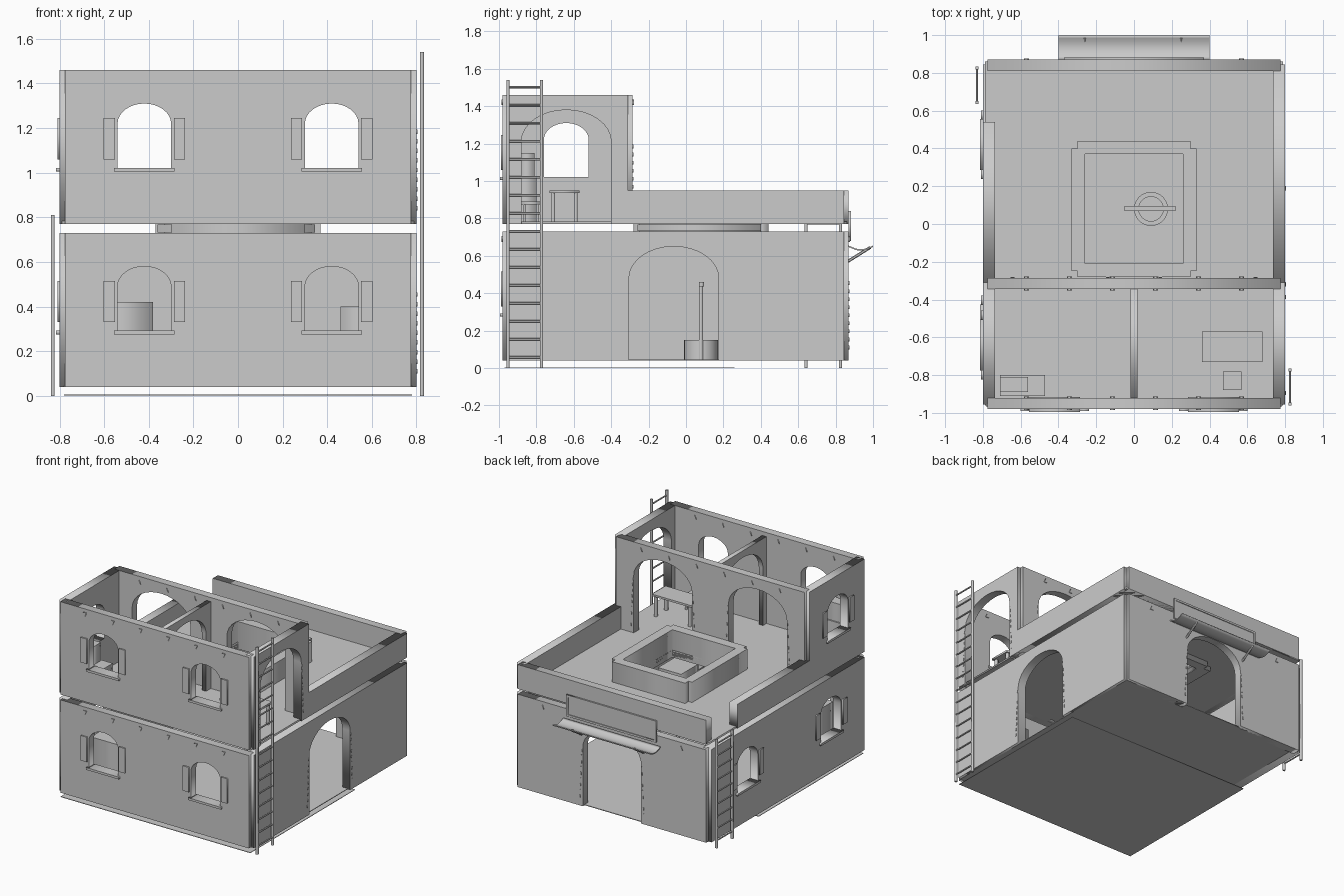
import bpy, bmesh, math
from mathutils import Matrix, Vector

cube = bpy.data.objects.get("Cube")
if cube:
    bpy.data.objects.remove(cube)

mat = bpy.data.materials.new("plaster grey")
mat.use_nodes = True
GREY = (0.6, 0.6, 0.6, 1)
mat.diffuse_color = GREY
mat.node_tree.nodes["Principled BSDF"].inputs["Base Color"].default_value = GREY

# Local axes for panels: outline u, outline v, thickness
AXES = {"x": ((1, 0, 0), (0, 0, 1), (0, -1, 0)),
        "y": ((0, 1, 0), (0, 0, 1), (1, 0, 0)),
        "z": ((1, 0, 0), (0, 1, 0), (0, 0, 1))}


def finish(name, mesh):
    mesh.materials.clear()
    mesh.materials.append(mat)
    ob = bpy.data.objects.new(name, mesh)
    bpy.context.collection.objects.link(ob)
    return ob


def panel(name, axis, centre, thick, *loops):
    """Flat panel from an outline and holes, thickened about its centre."""
    cu = bpy.data.curves.new(name, "CURVE")
    cu.dimensions = "2D"
    cu.fill_mode = "BOTH"
    cu.extrude = thick / 2
    for loop in loops:
        sp = cu.splines.new("POLY")
        sp.points.add(len(loop) - 1)
        for p, (u, v) in zip(sp.points, loop):
            p.co = (u, v, 0, 1)
        sp.use_cyclic_u = True
    tmp = bpy.data.objects.new(name + "_curve", cu)
    bpy.context.collection.objects.link(tmp)
    bpy.context.view_layer.update()
    mesh = bpy.data.meshes.new_from_object(tmp.evaluated_get(bpy.context.evaluated_depsgraph_get()))
    bpy.data.objects.remove(tmp)
    m = Matrix([Vector(a) for a in AXES[axis]]).transposed().to_4x4()
    off = Vector(AXES[axis][2]) * centre * (-1 if axis == "x" else 1)
    mesh.transform(Matrix.Translation(off) @ m)
    return finish(name, mesh)


def rect(u0, u1, v0, v1):
    return [(u0, v0), (u1, v0), (u1, v1), (u0, v1)]


def box(name, x0, x1, y0, y1, z0, z1):
    return panel(name, "z", (z0 + z1) / 2, z1 - z0, rect(x0, x1, y0, y1))


def bar(name, a, b, r, sides=6):
    a, b = Vector(a), Vector(b)
    bm = bmesh.new()
    bmesh.ops.create_cone(bm, cap_ends=True, segments=sides, radius1=r, radius2=r, depth=(b - a).length)
    bm.transform(Matrix.Translation((a + b) / 2) @ (b - a).to_track_quat("Z", "Y").to_matrix().to_4x4())
    mesh = bpy.data.meshes.new(name)
    bm.to_mesh(mesh)
    bm.free()
    return finish(name, mesh)


def arch(u, half, z0, spring, top, n=16):
    """Arched opening running from lower left over the top to lower right."""
    curve = [(u - half * math.cos(math.pi * i / n), spring + (top - spring) * math.sin(math.pi * i / n))
             for i in range(n + 1)]
    return [(u - half, z0)] + curve + [(u + half, z0)]


def wall(name, axis, c, u0, u1, z0, z1, doors=(), windows=(), thick=0.06):
    outline = [(u0, z0)]
    for d in doors:
        outline += arch(d, 0.24, z0, z0 + 0.44, z0 + 0.61)
    outline += [(u1, z0), (u1, z1), (u0, z1)]
    holes = [arch(w, 0.12, z0 + 0.25, z0 + 0.45, z0 + 0.54) for w in windows]
    return panel(name, axis, c, thick, outline, *holes)


def window_trim(axis, face, out, u, z0):
    for s in (-1, 1):
        c = u + s * 0.157
        panel("shutter", axis, face + out * 0.005, 0.01, rect(c - 0.025, c + 0.025, z0 + 0.29, z0 + 0.475))
    panel("window_sill", axis, face - out * 0.025, 0.08, rect(u - 0.135, u + 0.135, z0 + 0.235, z0 + 0.252))


def triangles(axis, face, z, us, up=False):
    s = -1 if up else 1
    for u in us:
        panel("triangle_vent", axis, face, 0.012,
              [(u - 0.013, z + s * 0.015), (u + 0.013, z + s * 0.015), (u, z - s * 0.015)])


def door_stones(axis, face, u, z0):
    for s in (-1, 1):
        for i in range(9):
            c, z = u + s * (0.262 - 0.002 * i), z0 + 0.07 + i * 0.043
            panel("door_stone", axis, face, 0.008, rect(c - 0.003, c + 0.003, z - 0.01, z + 0.01))


def ladder(x, y0, y1, height, rungs):
    for y in (y0, y1):
        box("ladder_rail", x - 0.008, x + 0.008, y - 0.008, y + 0.008, 0, height)
    for i in range(rungs):
        z = (i + 0.6) * height / rungs
        bar("ladder_rung", (x, y0, z), (x, y1, z), 0.006)


LOW, LOW_TOP, UP, UP_TOP, PARAPET = 0.04, 0.73, 0.77, 1.46, 0.95
VENTS = [-0.57, -0.342, -0.114, 0.114, 0.342, 0.57]
SIDE, FRONT, BACK, MID = 0.768, -0.95, 0.84, -0.315

# Ground storey
box("ground_plate", -0.78, 0.78, -0.97, 0.26, 0.002, 0.006)
box("ground_floor", -0.78, 0.78, -0.96, 0.85, LOW, 0.045)
wall("lower_front_wall", "x", FRONT, -0.775, 0.775, LOW, LOW_TOP, windows=(-0.42, 0.42))
wall("lower_back_wall", "x", BACK, -0.775, 0.775, LOW, LOW_TOP, doors=(0,))
wall("lower_right_wall", "y", SIDE, -0.955, 0.845, LOW, LOW_TOP, doors=(-0.065,), thick=0.065)
wall("lower_left_wall", "y", -SIDE, -0.955, 0.845, LOW, LOW_TOP, windows=(-0.56, 0.42), thick=0.065)

# Upper storey
wall("upper_front_wall", "x", FRONT, -0.775, 0.775, UP, UP_TOP, windows=(-0.42, 0.42))
wall("upper_back_wall", "x", MID, -0.775, 0.775, UP, UP_TOP, doors=(-0.39, 0.39))
wall("upper_right_wall", "y", SIDE, -0.955, -0.31, UP, UP_TOP, doors=(-0.64,), thick=0.065)
wall("upper_left_wall", "y", -SIDE, -0.955, -0.31, UP, UP_TOP, windows=(-0.64,), thick=0.065)
wall("partition", "y", 0, -0.93, -0.34, UP, 1.43, doors=(-0.64,), thick=0.035)

# Roof terrace with parapets and skylight
well = rect(-0.26, 0.26, -0.21, 0.37)
panel("terrace_floor", "z", 0.777, 0.014, rect(-0.79, 0.79, -0.96, 0.86), well)
wall("back_parapet", "x", BACK, -0.775, 0.775, UP, PARAPET)
wall("right_parapet", "y", SIDE, -0.31, 0.845, UP, PARAPET, thick=0.065)
wall("left_parapet", "y", -SIDE, -0.31, 0.54, UP, PARAPET, thick=0.065)
for s in (-1, 1):
    box("skylight_side", s * 0.295 - 0.035, s * 0.295 + 0.035, -0.25, 0.4, LOW_TOP, 0.935)
    box("skylight_end", -0.3, 0.3, 0.08 + s * 0.325 - 0.035, 0.08 + s * 0.325 + 0.035, LOW_TOP, 0.935)
panel("skylight_collar", "z", 0.75, 0.035, rect(-0.36, 0.345, -0.26, 0.4), well)

# Shutters, sills, vents and door stones
for z in (LOW, UP):
    for u in (-0.42, 0.42):
        window_trim("x", -0.98, -1, u, z)
    triangles("x", -0.98, z + 0.65, VENTS)
for u, z in ((-0.56, LOW), (0.42, LOW), (-0.64, UP)):
    window_trim("y", -0.8, -1, u, z)
triangles("x", 0.87, 0.69, VENTS, True)
for face in (-0.285, -0.345, -0.92):
    triangles("x", face, 1.42, VENTS, True)
door_stones("y", 0.8, -0.065, LOW)
door_stones("y", 0.8, -0.64, UP)
door_stones("x", 0.87, 0, LOW)
for u in (-0.39, 0.39):
    door_stones("x", -0.285, u, UP)

# Ladders
ladder(0.825, -0.952, -0.772, 1.54, 16)
ladder(-0.83, 0.642, 0.826, 0.81, 9)

# Sagging awning, its brackets and the framed board above
top = [(0.87 + 0.13 * i / 8, 0.655 - 0.02 * math.sin(math.pi * i / 8)) for i in range(9)]
panel("awning", "y", 0, 0.8, top + [(y, z - 0.008) for y, z in reversed(top)])
for x in (-0.26, 0.25):
    bar("awning_bracket", (x, 0.865, 0.57), (x, 0.985, 0.645), 0.008)
panel("sign_board", "x", 0.872, 0.008, rect(-0.36, 0.36, 0.69, 0.83))
panel("sign_frame", "x", 0.876, 0.012, rect(-0.37, 0.37, 0.68, 0.84), rect(-0.355, 0.355, 0.695, 0.825))

# Water well under the skylight
ring = [[(0.09 + r * math.cos(math.tau * i / 24), 0.08 + r * math.sin(math.tau * i / 24))
         for i in range(24)] for r in (0.09, 0.065)]
panel("well_wall", "z", 0.095, 0.11, *ring)
for x in (0.01, 0.17):
    box("well_post", x - 0.01, x + 0.01, 0.07, 0.09, LOW, 0.44)
box("well_beam", -0.05, 0.22, 0.07, 0.095, 0.435, 0.46)

# Furniture
box("table_top", 0.36, 0.68, -0.73, -0.57, 0.935, 0.95)
for x in (0.38, 0.66):
    for y in (-0.71, -0.59):
        box("table_leg", x - 0.01, x + 0.01, y - 0.01, y + 0.01, UP, 0.94)
box("stool_seat", 0.47, 0.57, -0.88, -0.78, 0.875, 0.89)
for x in (0.485, 0.555):
    for y in (-0.865, -0.795):
        box("stool_leg", x - 0.007, x + 0.007, y - 0.007, y + 0.007, UP, 0.88)
box("chest", -0.71, -0.47, -0.91, -0.8, UP, 1.015)
box("cabinet", -0.71, -0.56, -0.89, -0.81, 1.015, 1.15)
box("lower_counter", -0.65, -0.38, -0.8, -0.6, LOW, 0.42)
box("lower_crate", 0.46, 0.65, -0.8, -0.6, LOW, 0.4)
